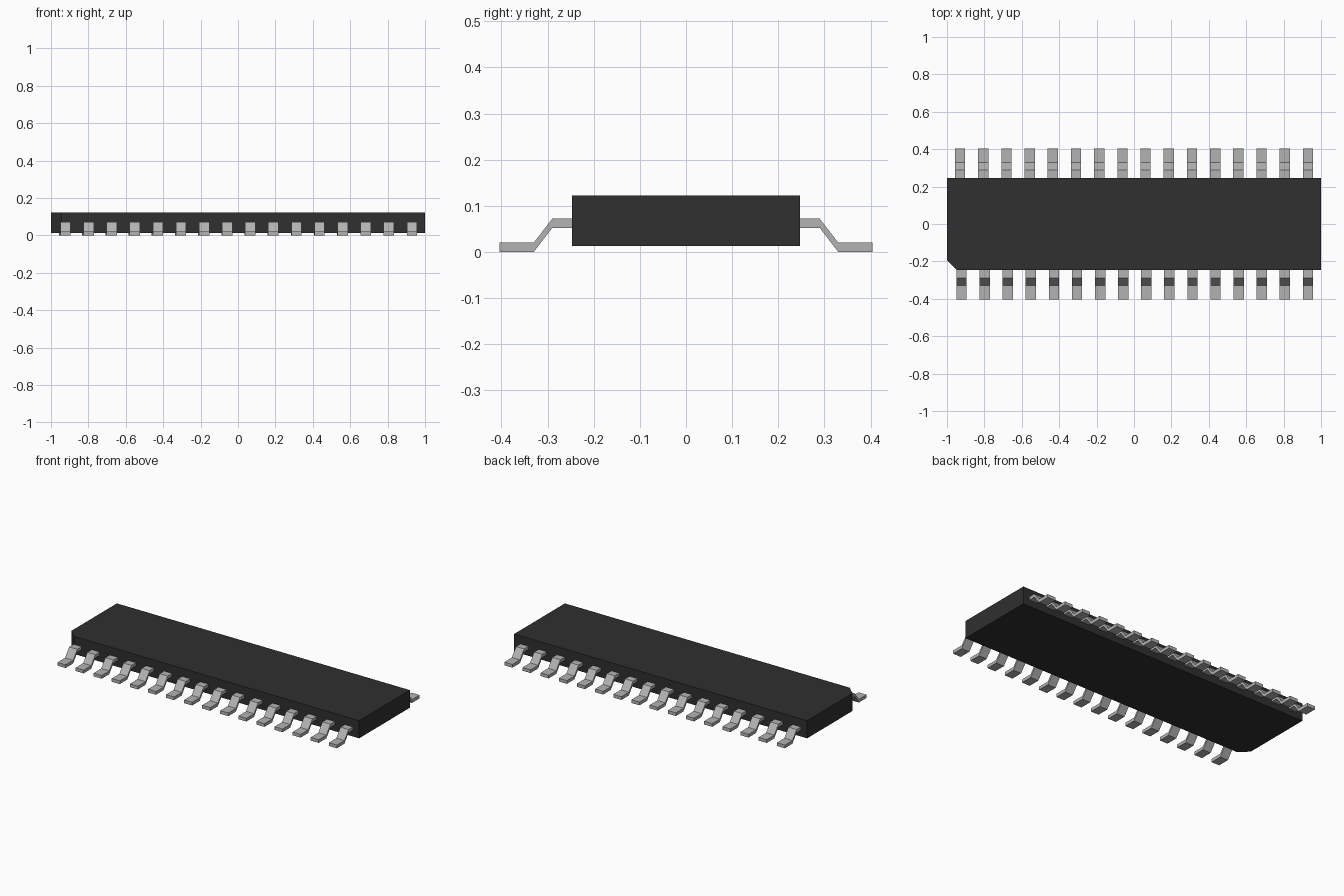
import bpy
import bmesh

cube = bpy.data.objects.get("Cube")
if cube:
    bpy.data.objects.remove(cube, do_unlink=True)


def make_material(name, value):
    mat = bpy.data.materials.new(name)
    mat.use_nodes = True
    color = (value, value, value, 1)
    mat.diffuse_color = color
    mat.node_tree.nodes["Principled BSDF"].inputs["Base Color"].default_value = color
    return mat


def extrude_profile(name, points, offset, mat):
    """Extrude a closed outline by an offset into a flat-shaded solid."""
    bm = bmesh.new()
    face = bm.faces.new([bm.verts.new(p) for p in points])
    result = bmesh.ops.extrude_face_region(bm, geom=[face])
    verts = [g for g in result["geom"] if isinstance(g, bmesh.types.BMVert)]
    bmesh.ops.translate(bm, verts=verts, vec=offset)
    bmesh.ops.recalc_face_normals(bm, faces=bm.faces)
    mesh = bpy.data.meshes.new(name)
    bm.to_mesh(mesh)
    bm.free()
    mesh.materials.append(mat)
    obj = bpy.data.objects.new(name, mesh)
    bpy.context.collection.objects.link(obj)
    return obj


black = make_material("black plastic", 0.029)
metal = make_material("grey metal", 0.45)

# Body: a slab with one chamfered corner
bottom, top = 0.013, 0.122
outline = [(-0.945, -0.247), (1, -0.247), (1, 0.247), (-1, 0.247), (-1, -0.195)]
extrude_profile("chip_body", [(x, y, bottom) for x, y in outline],
                (0, 0, top - bottom), black)

# Pins: gull-wing strips, sixteen along each long side
count, width, thickness = 16, 0.055, 0.02
path = [(0.24, 0.052), (0.29, 0.052), (0.33, 0), (0.404, 0)]
section = path + [(y, z + thickness) for y, z in reversed(path)]
for side, sign, first in (("front", -1, -0.922), ("back", 1, -0.93)):
    for i in range(count):
        x = first + (0.93 - first) * i / (count - 1) - width / 2
        extrude_profile(f"{side}_pin_{i + 1}",
                        [(x, sign * y, z) for y, z in section],
                        (width, 0, 0), metal)
